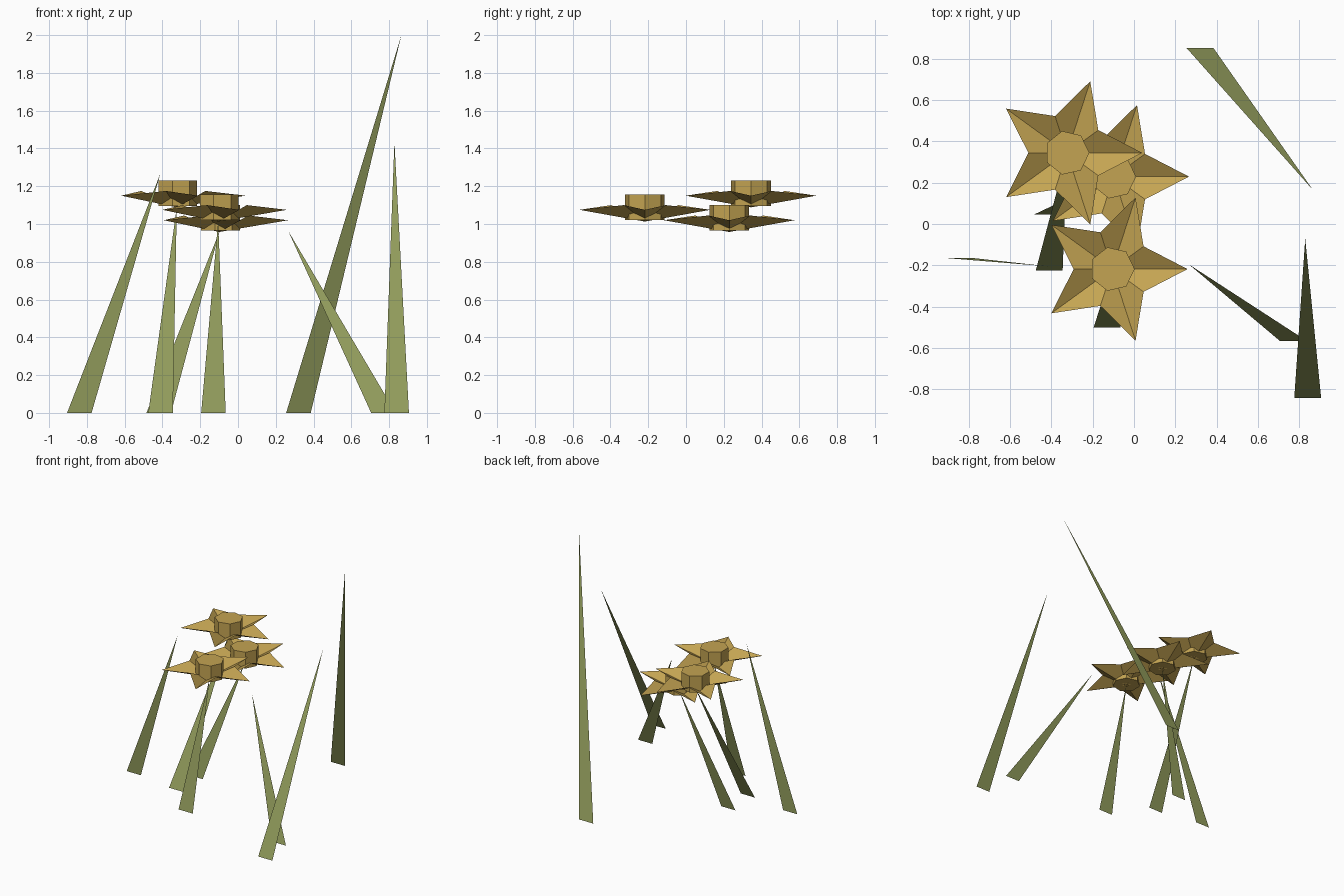
import bpy
from math import sin, cos, pi

if "Cube" in bpy.data.objects:
    bpy.data.objects.remove(bpy.data.objects["Cube"])


def make_material(name, rgb):
    mat = bpy.data.materials.new(name)
    mat.diffuse_color = (*rgb, 1.0)
    mat.use_nodes = True
    mat.node_tree.nodes["Principled BSDF"].inputs["Base Color"].default_value = mat.diffuse_color
    return mat


GOLD = make_material("golden_petal", (0.55, 0.37, 0.085))
GREEN = make_material("leaf_green", (0.28, 0.325, 0.105))


def add_mesh(name, verts, faces, mat):
    mesh = bpy.data.meshes.new(name)
    mesh.from_pydata(verts, [], faces)
    mesh.materials.append(mat)
    obj = bpy.data.objects.new(name, mesh)
    bpy.context.collection.objects.link(obj)
    return obj


def grass_blade(name, x, y, tip):
    """Flat triangular blade; its base edge runs along x from the ground point."""
    add_mesh(name, [(x, y, 0), (x + 0.13, y, 0), tip], [(0, 1, 2)], GREEN)


def flower(name, x, y, z):
    """Five cupped petals around a seven-sided core; z is the petal tip height."""
    # Petals: tips alternate with raised valleys, folded down to the middle
    verts = [(x, y, z - 0.062)]
    for i in range(10):
        r, dz = (0.364, 0.0) if i % 2 == 0 else (0.187, 0.025)
        a = i * pi / 5
        verts.append((x + r * cos(a), y + r * sin(a), z + dz))
    faces = [(0, i + 1, (i + 1) % 10 + 1) for i in range(10)]
    add_mesh(name + "_petals", verts, faces, GOLD)

    # Core: capped seven-sided prism with one corner pointing along +x
    ring = [(x + 0.108 * cos(i * 2 * pi / 7), y + 0.108 * sin(i * 2 * pi / 7)) for i in range(7)]
    verts = [(*p, z - 0.055) for p in ring] + [(*p, z + 0.08) for p in ring]
    faces = [(i, (i + 1) % 7, (i + 1) % 7 + 7, i + 7) for i in range(7)]
    faces += [tuple(range(6, -1, -1)), tuple(range(7, 14))]
    add_mesh(name + "_core", verts, faces, GOLD)


# Flowers, each with a stem reaching its underside
flowers = [
    ("back_flower", (-0.324, 0.344, 1.15), (-0.475, -0.225)),
    ("front_flower", (-0.105, -0.218, 1.075), (-0.195, -0.50)),
    ("middle_flower", (-0.098, 0.229, 1.02), (-0.485, 0.045)),
]
for name, (x, y, z), base in flowers:
    flower(name, x, y, z)
    grass_blade(name + "_stem", *base, (x, y, z - 0.06))

# Loose grass blades
grass_blade("tall_blade", 0.255, 0.85, (0.865, 0.165, 2.0))
grass_blade("left_blade", -0.905, -0.165, (-0.41, -0.205, 1.27))
grass_blade("short_blade", 0.705, -0.565, (0.265, -0.195, 0.965))
grass_blade("right_blade", 0.775, -0.842, (0.828, -0.07, 1.435))
